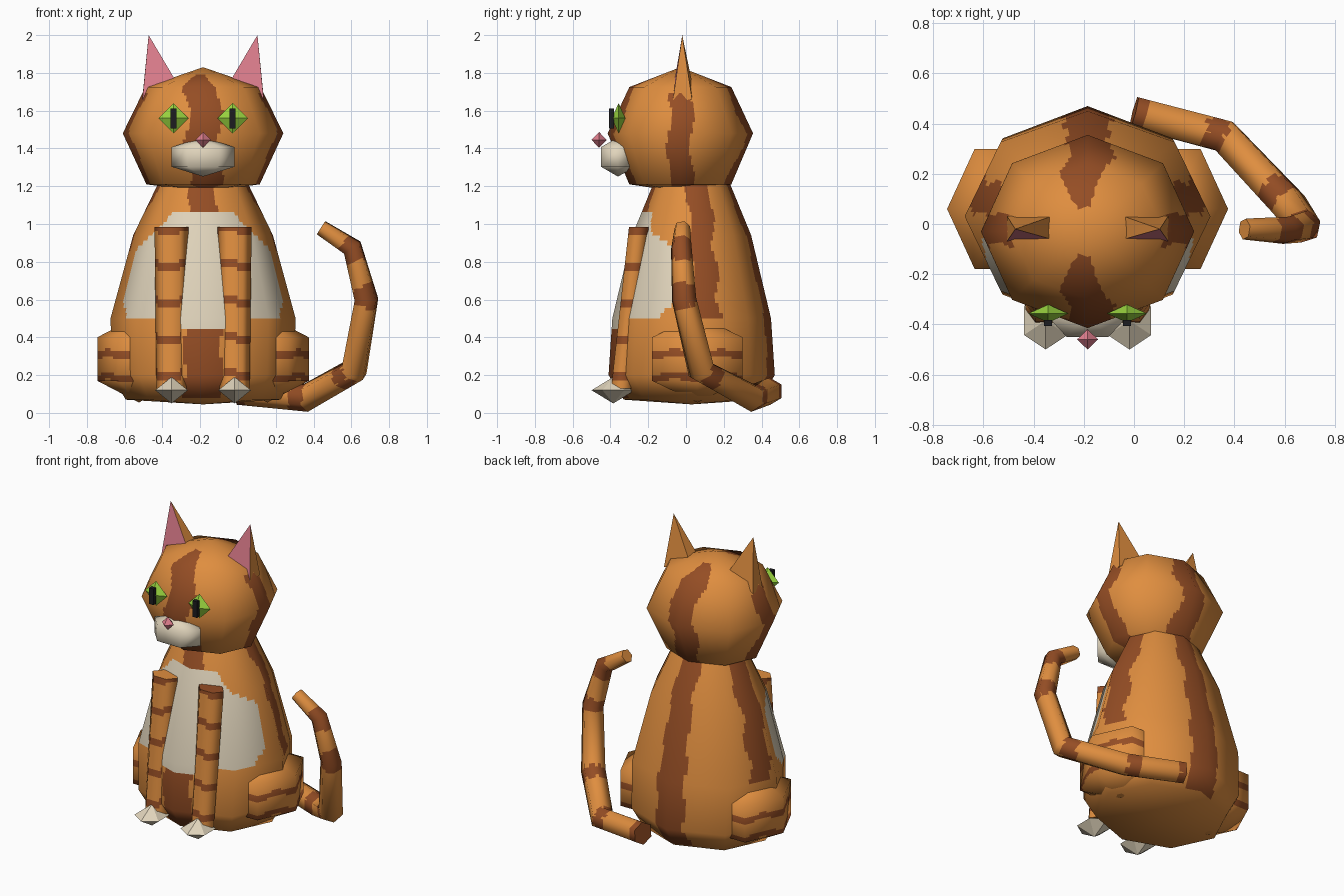
import bpy, bmesh, math
from mathutils import Vector

if "Cube" in bpy.data.objects:
    bpy.data.objects.remove(bpy.data.objects["Cube"])

CX = -0.185  # centre line of the cat (the tail makes it sit off-centre)


def material(name, rgb):
    m = bpy.data.materials.new(name)
    m.diffuse_color = (*rgb, 1)
    m.use_nodes = True
    m.node_tree.nodes["Principled BSDF"].inputs["Base Color"].default_value = m.diffuse_color
    return m


ORANGE = material("orange fur", (0.74, 0.27, 0.05))
BROWN = material("brown stripe", (0.30, 0.075, 0.018))
CREAM = material("cream fur", (0.75, 0.66, 0.50))
PINK = material("pink skin", (0.74, 0.21, 0.27))
GREEN = material("green eye", (0.32, 0.66, 0.05))
BLACK = material("black pupil", (0.012, 0.012, 0.014))


def finish(name, bm, mats):
    me = bpy.data.meshes.new(name)
    bm.to_mesh(me)
    bm.free()
    for m in mats:
        me.materials.append(m)
    ob = bpy.data.objects.new(name, me)
    bpy.context.collection.objects.link(ob)
    return ob


def ring(x, y, z, rx, ry, n):
    if rx == 0:
        return [Vector((x, y, z))]
    return [Vector((x + rx * math.cos(2 * math.pi * i / n),
                    y + ry * math.sin(2 * math.pi * i / n), z)) for i in range(n)]


def loft(name, rings, mats, rule=None, cuts=0):
    """Skin rings of points, smooth-shade, then cut finely and colour faces by rule."""
    bm = bmesh.new()
    vr = [[bm.verts.new(p) for p in r] for r in rings]
    n = max(len(r) for r in vr)
    for a, b in zip(vr, vr[1:]):
        for i in range(n):
            j = (i + 1) % n
            quad = [a[i % len(a)], a[j % len(a)], b[j % len(b)], b[i % len(b)]]
            bm.faces.new(list(dict.fromkeys(quad)))
    for end in (vr[0], vr[-1]):
        if len(end) > 1:
            bm.faces.new(end)
    bmesh.ops.recalc_face_normals(bm, faces=bm.faces[:])
    lay = bm.verts.layers.float_vector.new("soft")
    for v in bm.verts:
        v[lay] = sum((f.normal * f.calc_area() for f in v.link_faces
                      if len(f.verts) < 5), Vector()).normalized()
    if cuts:
        bmesh.ops.subdivide_edges(bm, edges=bm.edges[:], cuts=cuts, use_grid_fill=True)
    bm.normal_update()
    soft = [v[lay].normalized() for v in bm.verts]
    bm.verts.layers.float_vector.remove(lay)
    for f in bm.faces:
        f.smooth = True
        if rule:
            f.material_index = rule(f.calc_center_median())
    me = finish(name, bm, mats).data
    normals = [None] * len(me.loops)
    for p in me.polygons:
        for li in p.loop_indices:
            vi = me.loops[li].vertex_index
            normals[li] = p.normal if len(p.vertices) > 4 else soft[vi]
    me.normals_split_custom_set([tuple(q) for q in normals])


def drum(name, c, r, h, n, mats, rule=None, cuts=0):
    """Low-poly ball: two equal rings with a point above and below."""
    x, y, z = c
    loft(name, [ring(x, y, z - 2 * h, 0, 0, n), ring(x, y, z - h, *r, n),
                ring(x, y, z + h, *r, n), ring(x, y, z + 2 * h, 0, 0, n)], mats, rule, cuts)


def gem(name, c, r, n, mat):
    """Double pyramid."""
    bm = bmesh.new()
    bmesh.ops.create_uvsphere(bm, u_segments=n, v_segments=2, radius=1)
    bmesh.ops.scale(bm, vec=r, verts=bm.verts)
    bmesh.ops.translate(bm, vec=c, verts=bm.verts)
    finish(name, bm, [mat])


# Body: eight-sided, four vertical stripes and a cream bib
def body_rule(p):
    x, y, z = p.x - CX, p.y, p.z
    wig = 0.012 * math.sin(z * 23)
    bib = min(0.41, 0.41 - (z - 0.78) * 0.85) + wig
    if y < -0.05 and 0.5 - 0.06 * (abs(x) < 0.2) < z < 1.07 and abs(x) < bib:
        return 2
    if abs(x + wig) < 0.11 - 0.035 * z and z > 0.08:
        return 1
    if z > 0.5 and abs(y + wig - 0.16 + 0.08 * z) < 0.06:
        return 1
    return 0


body = [(0.045, 0, 0), (0.07, 0.41, 0.36), (0.2, 0.48, 0.44), (0.5, 0.49, 0.42),
        (0.94, 0.37, 0.315), (1.22, 0.235, 0.2)]
loft("body", [ring(CX, 0.03, z, rx, ry, 8) for z, rx, ry in body],
     [ORANGE, BROWN, CREAM], body_rule, 15)


# Head: eight-sided ball with four stripes
def head_rule(p):
    x, y = p.x - CX, p.y + 0.03
    r = math.hypot(x, y)
    wig = 0.025 * math.sin(p.z * 19)
    if r < 0.1:
        return 0
    if abs(x + wig) < min(0.085, 0.025 + 0.4 * (r - 0.1)):
        return 1
    return int(abs(y + wig * 0.6) < 0.06 and p.z < 1.7)


head = [(1.17, 0, 0), (1.21, 0.30, 0.27), (1.48, 0.425, 0.385),
        (1.725, 0.305, 0.27), (1.83, 0, 0)]
loft("head", [ring(CX, -0.03, z, rx, ry, 8) for z, rx, ry in head],
     [ORANGE, BROWN], head_rule, 15)

# Muzzle and nose
drum("muzzle", (CX, -0.36, 1.355), (0.167, 0.104), 0.052, 6, [CREAM])
gem("nose", (CX, -0.46, 1.445), (0.042, 0.04, 0.042), 4, PINK)


def leg_rule(p):
    return int(abs((p.z + 0.012 * math.sin(p.x * 30) - 0.105) % 0.193 - 0.0965) < 0.022)


def haunch_rule(p):
    z = p.z + 0.008 * math.sin(p.y * 25)
    return int(abs(z - 0.31) < 0.019 or abs(z - 0.19) < 0.019)


# Paired parts
for s, side in ((-1, "left"), (1, "right")):
    # Ear: leaning four-sided spike with a pink front
    bm = bmesh.new()
    tip = bm.verts.new((CX + s * 0.288, -0.02, 2.0))
    base = [bm.verts.new((CX + s * x, y, z)) for x, y, z in
            ((0.14, -0.062, 1.75), (0.322, -0.07, 1.65), (0.322, 0.032, 1.66), (0.14, 0.032, 1.75))]
    bm.faces.new(base)
    for i in range(4):
        bm.faces.new((base[i], base[(i + 1) % 4], tip))
    bmesh.ops.recalc_face_normals(bm, faces=bm.faces[:])
    for f in bm.faces:
        f.material_index = int(f.normal.y < -0.5 and f.normal.z > 0)
    finish(side + " ear", bm, [ORANGE, PINK])

    # Eye and slit pupil
    ex = CX + s * 0.157
    gem(side + " eye", (ex, -0.357, 1.56), (0.08, 0.036, 0.08), 4, GREEN)
    bm = bmesh.new()
    bmesh.ops.create_cube(bm, size=1)
    bmesh.ops.scale(bm, vec=(0.032, 0.025, 0.105), verts=bm.verts)
    bmesh.ops.translate(bm, vec=(ex, -0.395, 1.558), verts=bm.verts)
    finish(side + " pupil", bm, [BLACK])

    # Front leg, paw and haunch
    lx = CX + s * 0.167
    loft(side + " front leg", [ring(lx, -0.34, 0.13, 0.08, 0.065, 6),
                               ring(lx, -0.25, 0.985, 0.09, 0.06, 6)],
         [ORANGE, BROWN], leg_rule, 39)
    gem(side + " paw", (lx, -0.385, 0.12), (0.1, 0.115, 0.07), 6, CREAM)
    drum(side + " haunch", (CX + s * 0.34, 0.06, 0.285), (0.22, 0.277), 0.115, 6,
         [ORANGE, BROWN], haunch_rule, 15)

# Tail: six-sided tapering tube curling round the right side
path = [Vector(p) for p in ((0, 0.445, 0.115), (0.36, 0.35, 0.08), (0.615, 0.08, 0.225),
                            (0.68, -0.01, 0.6), (0.605, -0.025, 0.875), (0.44, -0.02, 0.98))]
radii = (0.072, 0.075, 0.075, 0.066, 0.056, 0.043)
bands = [path[0], path[0].lerp(path[1], 0.9), path[1].lerp(path[2], 0.85),
         path[2].lerp(path[3], 1.05), path[3].lerp(path[4], 0.95)]
rings, u, old = [], Vector((0, 0, 1)), None
for i, (p, r) in enumerate(zip(path, radii)):
    segs = [(b - a).normalized() for a, b in zip(path, path[1:])][max(0, i - 1):i + 1]
    t = sum(segs, Vector()).normalized()
    if old:
        u = old.rotation_difference(t) @ u
    u = (u - t * u.dot(t)).normalized()
    v, old = t.cross(u), t
    rings.append([p + r * (u * math.cos(a) + v * math.sin(a))
                  for a in (k * math.pi / 3 for k in range(6))])
loft("tail", rings, [ORANGE, BROWN],
     lambda p: int(any((p - b).length < 0.08 for b in bands)), 15)
